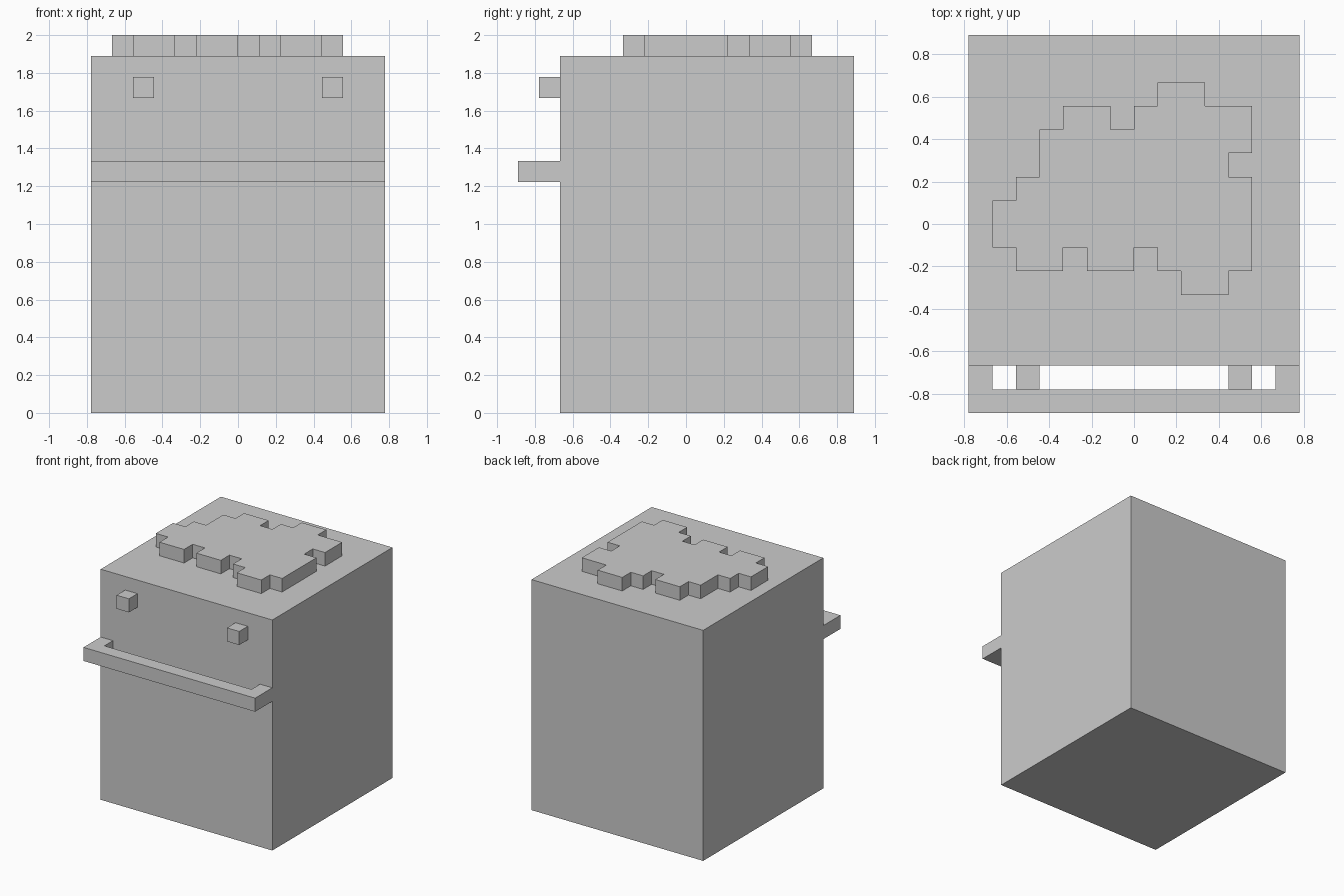
import bpy
import bmesh

if "Cube" in bpy.data.objects:
    bpy.data.objects.remove(bpy.data.objects["Cube"])

U = 2 / 18  # the model sits on a grid of 18 units


def extrude_outline(name, points, z0, z1):
    """Solid prism from a counter-clockwise outline in grid units."""
    bm = bmesh.new()
    face = bm.faces.new([bm.verts.new((x * U, y * U, z0 * U)) for x, y in points])
    top = bmesh.ops.extrude_face_region(bm, geom=[face], use_keep_orig=True)
    verts = [g for g in top["geom"] if isinstance(g, bmesh.types.BMVert)]
    bmesh.ops.translate(bm, verts=verts, vec=(0, 0, (z1 - z0) * U))
    bmesh.ops.recalc_face_normals(bm, faces=bm.faces)
    mesh = bpy.data.meshes.new(name)
    bm.to_mesh(mesh)
    bm.free()
    obj = bpy.data.objects.new(name, mesh)
    bpy.context.collection.objects.link(obj)
    return obj


def box(name, x0, x1, y0, y1, z0, z1):
    return extrude_outline(name, [(x0, y0), (x1, y0), (x1, y1), (x0, y1)], z0, z1)


# Main block
box("body", -7, 7, -6, 8, 0, 17)

# Front rail: a U-shaped bar joined to the body at both ends
extrude_outline("front_rail", [(-7, -8), (7, -8), (7, -6), (6, -6),
                               (6, -7), (-6, -7), (-6, -6), (-7, -6)], 11, 12)

# Two knobs above the rail
for side, x in (("left", -5), ("right", 4)):
    box(side + "_knob", x, x + 1, -7, -6, 15, 16)

# Stepped irregular patch on top
patch = [(-6, -1), (-5, -1), (-5, -2), (-3, -2), (-3, -1), (-2, -1), (-2, -2),
         (0, -2), (0, -1), (1, -1), (1, -2), (2, -2), (2, -3), (4, -3), (4, -2),
         (5, -2), (5, 2), (4, 2), (4, 3), (5, 3), (5, 5), (3, 5), (3, 6), (1, 6),
         (1, 5), (0, 5), (0, 4), (-1, 4), (-1, 5), (-3, 5), (-3, 4), (-4, 4),
         (-4, 2), (-5, 2), (-5, 1), (-6, 1)]
extrude_outline("top_patch", patch, 17, 18)
